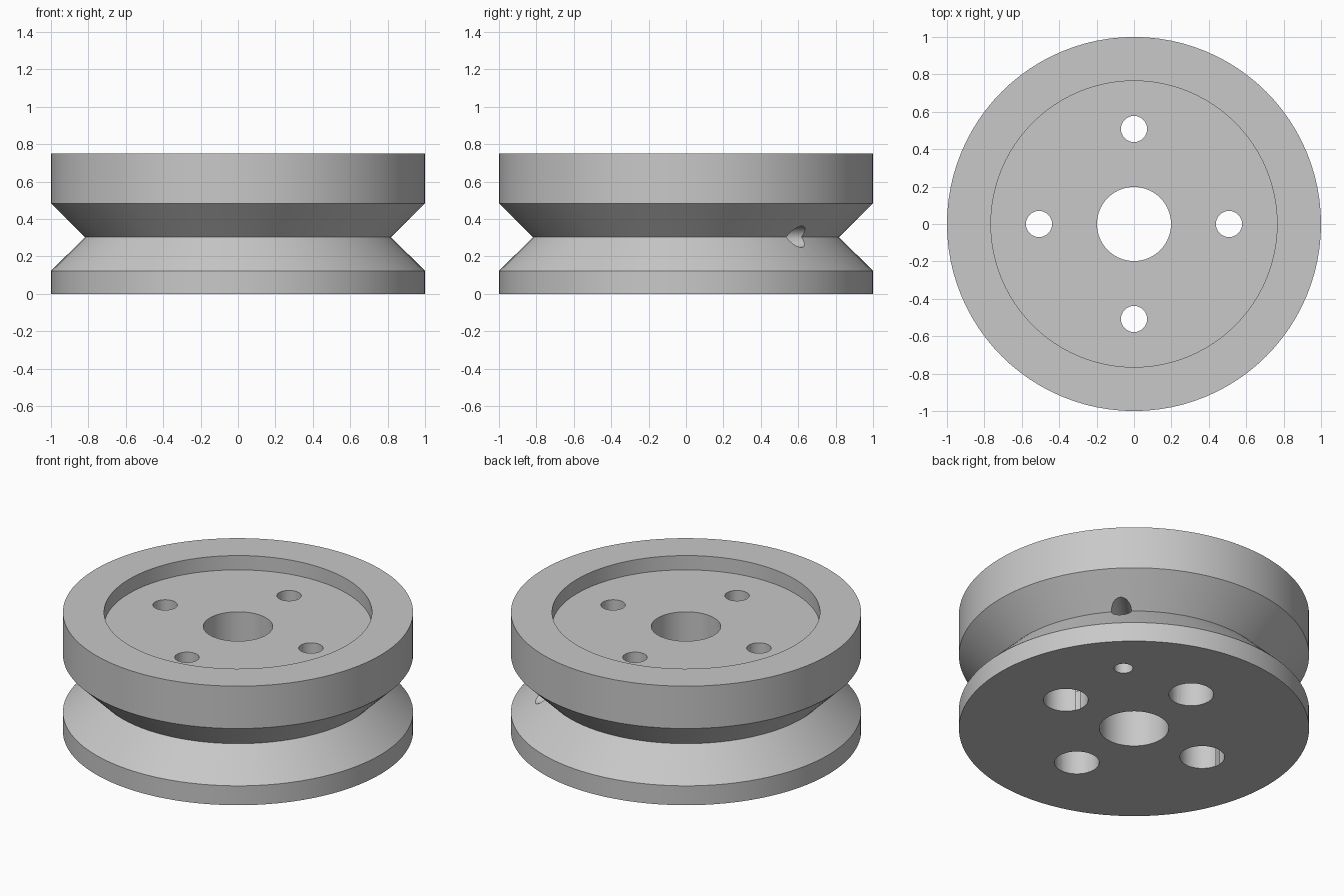
import bpy, bmesh
from math import pi, cos, sin
from mathutils import Matrix

cube = bpy.data.objects.get("Cube")
if cube:
    bpy.data.objects.remove(cube, do_unlink=True)

grey = bpy.data.materials.new("light grey metal")
grey.use_nodes = True
GREY = (0.58, 0.58, 0.58, 1)
grey.diffuse_color = GREY
grey.node_tree.nodes["Principled BSDF"].inputs["Base Color"].default_value = GREY


def lathe(name, profile, steps, closed=False):
    """Revolve a radius/height profile about the z axis."""
    bm = bmesh.new()
    verts = [bm.verts.new((r, 0, z)) for r, z in profile]
    pairs = list(zip(verts, verts[1:]))
    if closed:
        pairs.append((verts[-1], verts[0]))
    edges = [bm.edges.new(p) for p in pairs]
    bmesh.ops.spin(bm, geom=verts + edges, cent=(0, 0, 0), axis=(0, 0, 1),
                   angle=2 * pi, steps=steps, use_merge=True)
    bmesh.ops.remove_doubles(bm, verts=bm.verts[:], dist=1e-5)
    bmesh.ops.recalc_face_normals(bm, faces=bm.faces[:])
    mesh = bpy.data.meshes.new(name)
    bm.to_mesh(mesh)
    bm.free()
    obj = bpy.data.objects.new(name, mesh)
    bpy.context.collection.objects.link(obj)
    return obj


def cylinder_cutter(name, radius, low, high):
    cutter = lathe(name, [(0, low), (radius, low), (radius, high), (0, high)], 32)
    cutter.hide_render = True
    return cutter


# Grooved wheel with a centre bore and a shallow recess in the top
wheel = lathe("pulley_wheel", [
    (0.198, 0), (1, 0), (1, 0.122), (0.818, 0.303), (1, 0.483),
    (1, 0.75), (0.765, 0.75), (0.765, 0.66), (0.198, 0.66)], 96, closed=True)
wheel.data.materials.append(grey)

cutters = []

# Four bolt holes, wider from below
for i in range(4):
    a = i * pi / 2
    bolt = lathe("bolt_hole_cutter", [
        (0, -0.1), (0.128, -0.1), (0.128, 0.4), (0.07, 0.4), (0.07, 0.9), (0, 0.9)], 32)
    bolt.hide_render = True
    bolt.location = (0.508 * cos(a), 0.508 * sin(a), 0)
    cutters.append(bolt)

# Cord anchor: a hole up from the bottom meeting one in from the groove
ANGLE = pi / 4
riser = cylinder_cutter("cord_riser_cutter", 0.054, -0.1, 0.305)
riser.location = (0.69 * cos(ANGLE), 0.69 * sin(ANGLE), 0)
inlet = cylinder_cutter("cord_inlet_cutter", 0.057, 0.66, 1.1)
inlet.matrix_world = (Matrix.Translation((0, 0, 0.305)) @ Matrix.Rotation(ANGLE, 4, "Z")
                      @ Matrix.Rotation(pi / 2, 4, "Y"))
cutters += [riser, inlet]

# Cut all holes and keep the result as plain mesh
for cutter in cutters:
    mod = wheel.modifiers.new(cutter.name, "BOOLEAN")
    mod.operation = "DIFFERENCE"
    mod.solver = "EXACT"
    mod.object = cutter
bpy.context.view_layer.update()
depsgraph = bpy.context.evaluated_depsgraph_get()
cut_mesh = bpy.data.meshes.new_from_object(wheel.evaluated_get(depsgraph))
wheel.modifiers.clear()
wheel.data = cut_mesh
for cutter in cutters:
    bpy.data.objects.remove(cutter, do_unlink=True)

# Smooth round walls, crisp rims
for obj in bpy.context.selected_objects:
    obj.select_set(False)
wheel.select_set(True)
bpy.context.view_layer.objects.active = wheel
bpy.ops.object.shade_smooth_by_angle(angle=pi / 6)
